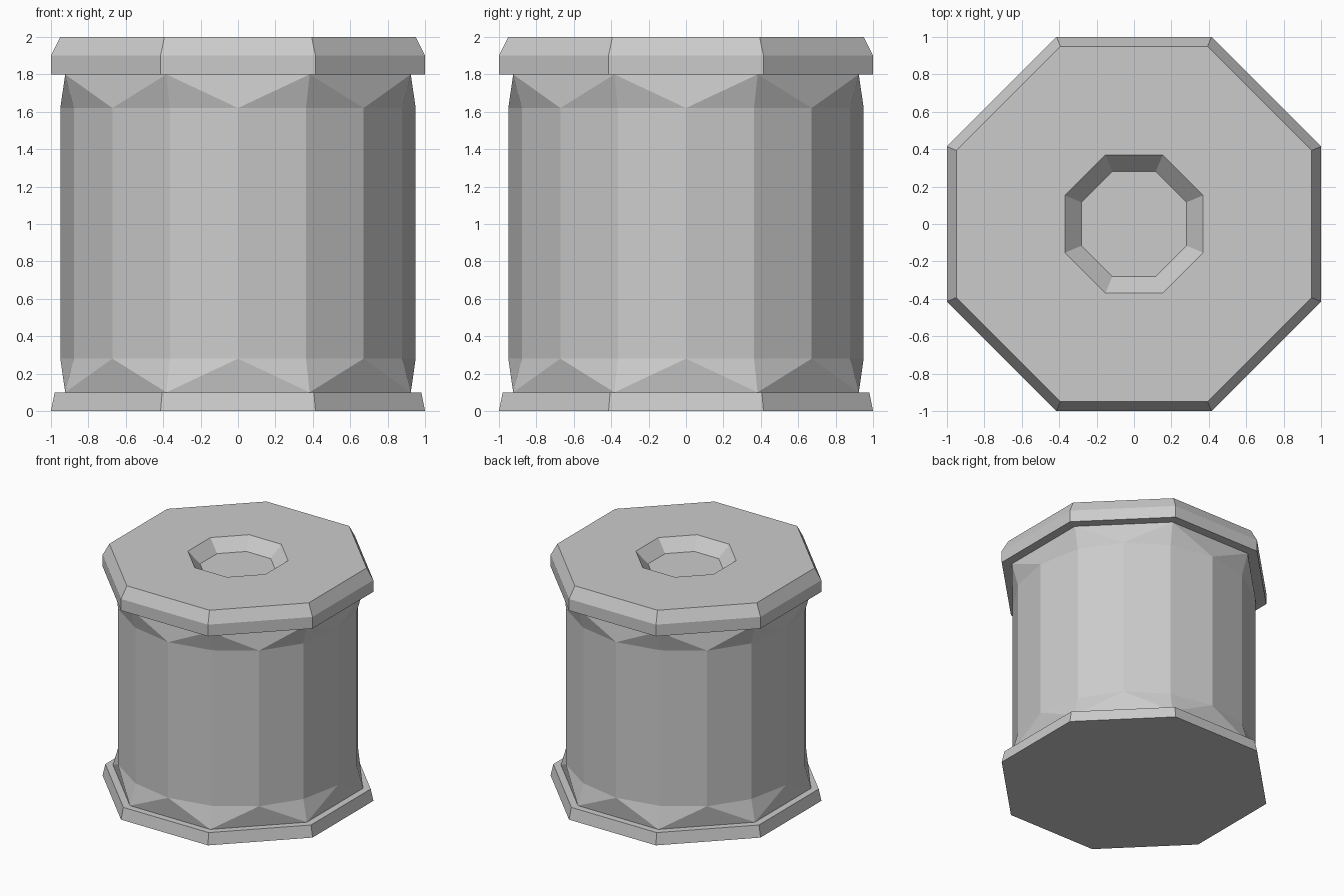
import bpy, bmesh
from math import cos, sin, pi

if "Cube" in bpy.data.objects:
    bpy.data.objects.remove(bpy.data.objects["Cube"])


def ring(bm, n, radius, z, phase=0.0):
    return [bm.verts.new((radius * cos(phase + 2 * pi * i / n),
                          radius * sin(phase + 2 * pi * i / n), z)) for i in range(n)]


def bridge(bm, a, b):
    n = len(a)
    for i in range(n):
        j = (i + 1) % n
        bm.faces.new((a[i], a[j], b[j], b[i]))


def finish(bm, name):
    mesh = bpy.data.meshes.new(name)
    bm.to_mesh(mesh)
    bm.free()
    obj = bpy.data.objects.new(name, mesh)
    bpy.context.collection.objects.link(obj)
    return obj


def octagon_lathe(name, profile, fill_start=False, fill_end=False):
    """Profile of (apothem, z) swept around eight flat sides."""
    bm = bmesh.new()
    rings = [ring(bm, 8, r / cos(pi / 8), z, pi / 8) for r, z in profile]
    for a, b in zip(rings, rings[1:]):
        bridge(bm, a, b)
    if fill_start:
        bm.faces.new(rings[0][::-1])
    if fill_end:
        bm.faces.new(rings[-1])
    return finish(bm, name)


INNER = cos(pi / 8)  # apothem of the body's octagonal ends (corner radius 1)

# Bottom flange
octagon_lathe("bottom_flange", [(1, 0), (0.98, 0.1), (INNER, 0.1)], fill_start=True)

# Top lid with chamfered rim and tapered recess
octagon_lathe("top_lid", [(INNER, 1.8), (1, 1.8), (1, 1.9), (0.95, 2),
                          (0.37, 2), (0.28, 1.9)], fill_end=True)

# Sixteen-sided body, faceted into octagonal ends
bm = bmesh.new()
low, high = ring(bm, 16, 0.95, 0.28), ring(bm, 16, 0.95, 1.62)
bridge(bm, low, high)
for mid, z, flip in ((low, 0.1, 1), (high, 1.8, -1)):
    end = ring(bm, 8, 1.0, z, pi / 8)
    for i in range(8):
        corner, nxt = end[i], end[(i + 1) % 8]
        m0, m1, m2 = mid[2 * i], mid[2 * i + 1], mid[(2 * i + 2) % 16]
        for tri in ((corner, m1, m0), (corner, m2, m1), (corner, nxt, m2)):
            bm.faces.new(tri[::flip])
finish(bm, "body")
